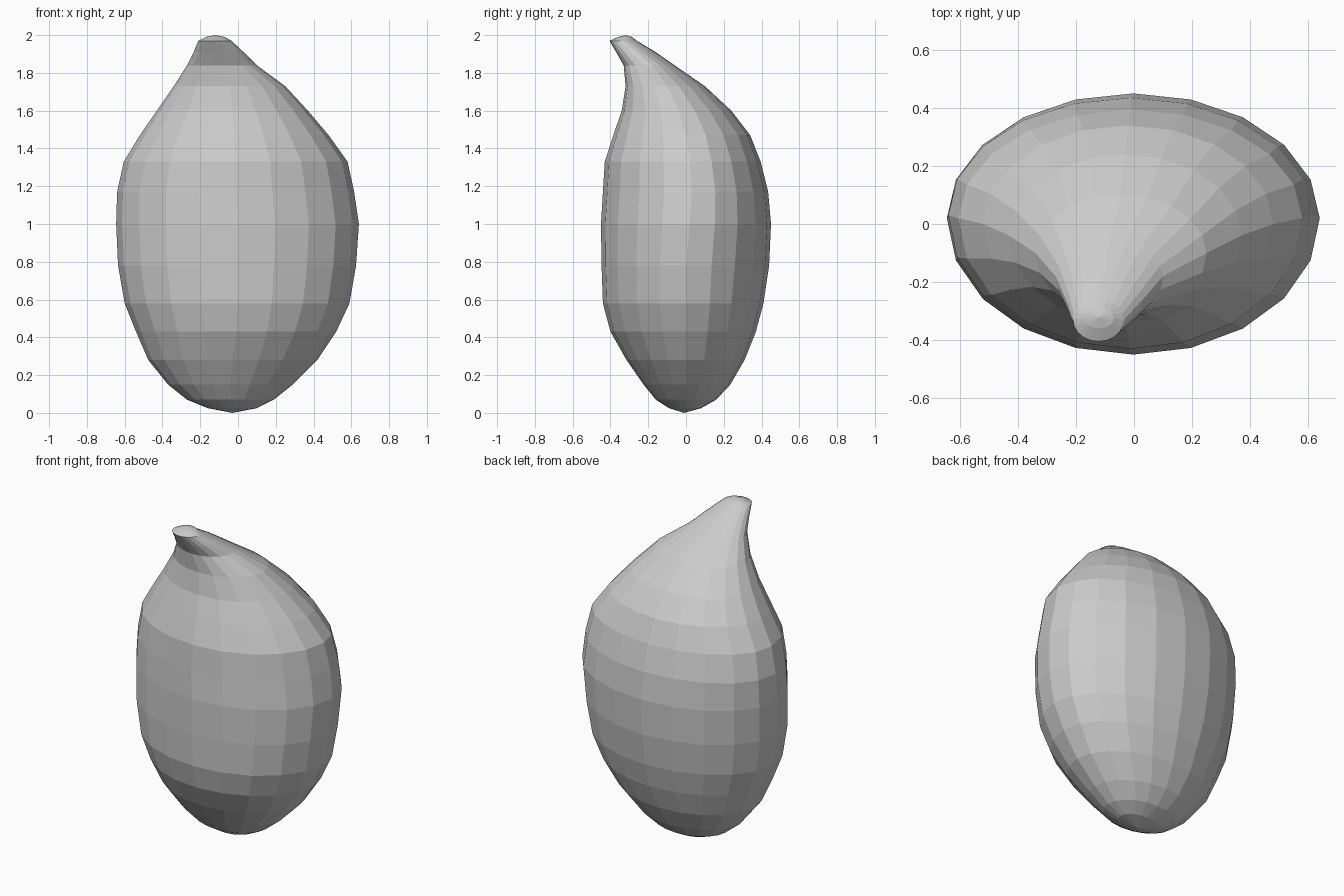
import bpy, bmesh, math

SIDES = 20

# Horizontal sections: z, x left, x right, y front, y back, y of widest point
SECTIONS = [
    (0.025, -0.16, 0.10, -0.09, 0.08, 0.0),
    (0.07, -0.27, 0.19, -0.16, 0.16, 0.0),
    (0.15, -0.37, 0.29, -0.225, 0.235, 0.0),
    (0.28, -0.475, 0.42, -0.315, 0.31, 0.0),
    (0.43, -0.54, 0.52, -0.40, 0.37, 0.0),
    (0.58, -0.60, 0.59, -0.44, 0.41, 0.0),
    (0.78, -0.635, 0.625, -0.447, 0.44, 0.0),
    (1.00, -0.645, 0.64, -0.45, 0.45, 0.02),
    (1.17, -0.64, 0.615, -0.44, 0.435, 0.03),
    (1.33, -0.605, 0.58, -0.43, 0.395, 0.02),
    (1.47, -0.52, 0.48, -0.385, 0.34, 0.0),
    (1.60, -0.43, 0.37, -0.34, 0.24, -0.04),
    (1.73, -0.34, 0.25, -0.32, 0.10, -0.10),
    (1.84, -0.27, 0.10, -0.33, -0.06, -0.18),
    (1.91, -0.235, 0.03, -0.37, -0.16, -0.26),
    (1.97, -0.21, -0.035, -0.405, -0.26, -0.33),
    (1.99, -0.17, -0.07, -0.36, -0.285, -0.325),
]


def add_ring(bm, z, x0, x1, y0, y1, yw):
    ring = []
    cx, rx = (x0 + x1) / 2, (x1 - x0) / 2
    for i in range(SIDES):
        a = 2 * math.pi * i / SIDES
        s = math.sin(a)
        ry = (y1 - yw) if s > 0 else (yw - y0)
        ring.append(bm.verts.new((cx + rx * math.cos(a), yw + ry * s, z)))
    return ring


# Body: lofted sections, closed at the base and the hooked tip
bm = bmesh.new()
rings = [add_ring(bm, *s) for s in SECTIONS]
base = bm.verts.new((-0.03, -0.01, 0.0))
tip = bm.verts.new((-0.12, -0.32, 2.0))
for i in range(SIDES):
    j = (i + 1) % SIDES
    for lo, hi in zip(rings, rings[1:]):
        bm.faces.new((lo[i], lo[j], hi[j], hi[i]))
    bm.faces.new((base, rings[0][j], rings[0][i]))
    bm.faces.new((tip, rings[-1][i], rings[-1][j]))
bmesh.ops.recalc_face_normals(bm, faces=bm.faces)
mesh = bpy.data.meshes.new("seed_body")
bm.to_mesh(mesh)
bm.free()
body = bpy.data.objects.new("seed_body", mesh)
bpy.context.collection.objects.link(body)
